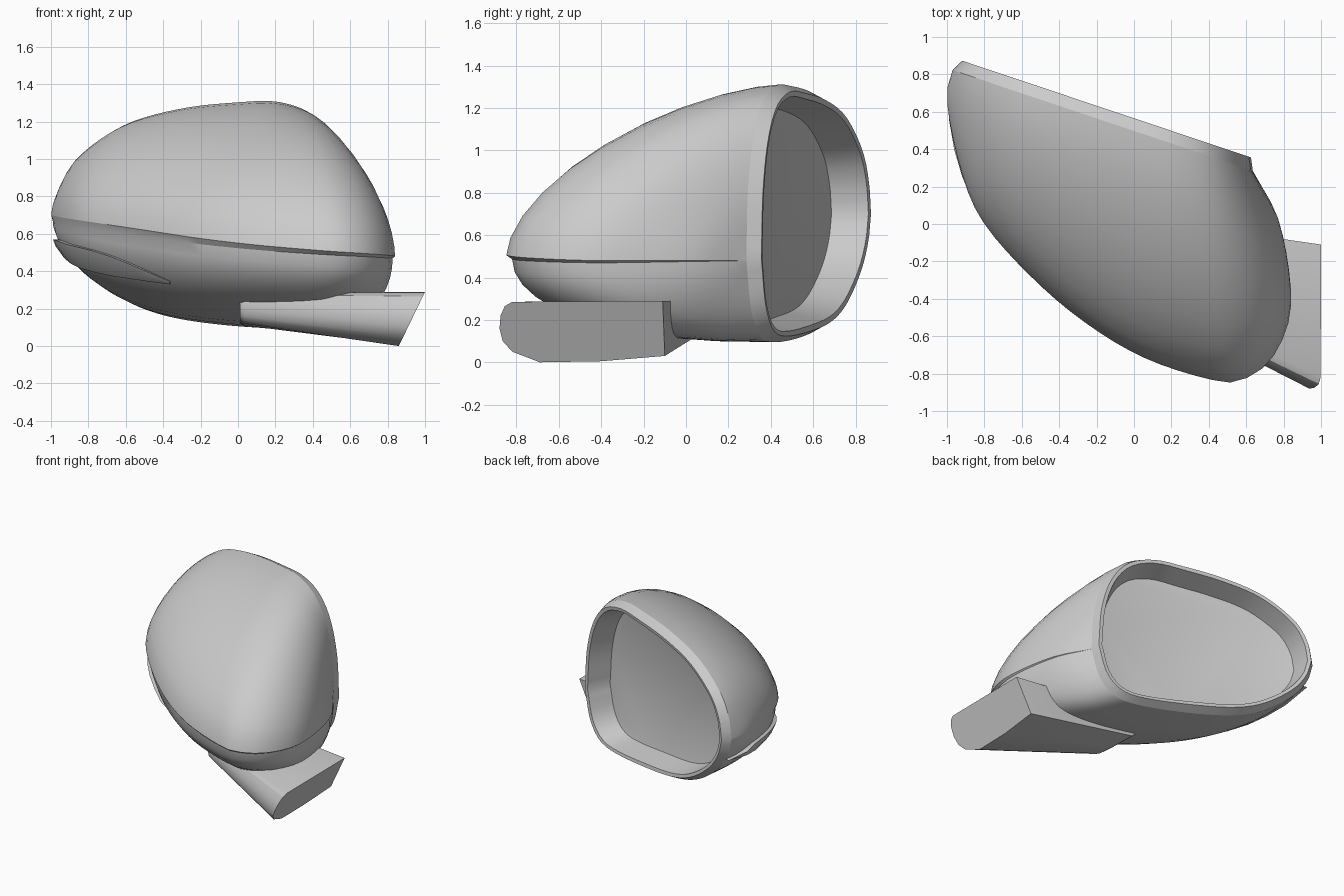
import bpy, bmesh
from math import sin, cos, asin, pi
from mathutils import Vector

if "Cube" in bpy.data.objects:
    bpy.data.objects.remove(bpy.data.objects["Cube"])

NS, NV = 40, 10
OUT = Vector((0.322, 0.947, 0))          # direction the opening faces


def rim_pt(x, z):
    return Vector((x, 0.28 + (0.65 - x) * 0.335, z))


def resample(pts, n):
    """Catmull-Rom curve through pts, n+1 points evenly spaced by length."""
    p = [2 * pts[0] - pts[1]] + pts + [2 * pts[-1] - pts[-2]]
    d = []
    for i in range(1, len(p) - 2):
        a, b, c, e = p[i - 1:i + 3]
        for k in range(16):
            t = k / 16
            d.append(0.5 * (2 * b + (c - a) * t + (2 * a - 5 * b + 4 * c - e) * t * t
                            + (3 * b - a - 3 * c + e) * t ** 3))
    d.append(pts[-1])
    acc = [0]
    for a, b in zip(d, d[1:]):
        acc.append(acc[-1] + (b - a).length)
    out, j = [], 0
    for i in range(n + 1):
        s = acc[-1] * i / n
        while j < len(d) - 2 and acc[j + 1] < s:
            j += 1
        out.append(d[j].lerp(d[j + 1], (s - acc[j]) / (acc[j + 1] - acc[j])))
    return out


def loft(name, rings, closed=False, cap_start=False, cap_end=False, angle=35):
    """Skin a list of equal-length point rows."""
    bm = bmesh.new()
    rows = [[bm.verts.new(p) for p in r] for r in rings]
    m = len(rows[0])
    for a, b in zip(rows, rows[1:]):
        for i in range(m if closed else m - 1):
            k = (i + 1) % m
            bm.faces.new((a[i], a[k], b[k], b[i]))
    if cap_start:
        bm.faces.new(rows[0])
    if cap_end:
        bm.faces.new(rows[-1])
    bmesh.ops.remove_doubles(bm, verts=bm.verts, dist=0.0005)
    bmesh.ops.recalc_face_normals(bm, faces=bm.faces)
    me = bpy.data.meshes.new(name)
    bm.to_mesh(me)
    bm.free()
    ob = bpy.data.objects.new(name, me)
    bpy.context.collection.objects.link(ob)
    bpy.ops.object.select_all(action='DESELECT')
    ob.select_set(True)
    bpy.context.view_layer.objects.active = ob
    bpy.ops.object.shade_smooth_by_angle(angle=angle * pi / 180)
    return ob


# Guide curves: leading crease, upper and lower halves of the opening
crease = resample([Vector(p) for p in [
    (-.97, .823, .70), (-1, .66, .70), (-.93, .3, .685), (-.8, 0, .665), (-.5, -.33, .62),
    (-.2, -.57, .575), (.1, -.735, .54), (.45, -.84, .51), (.6, -.825, .5), (.75, -.7, .49),
    (.84, -.43, .48), (.78, 0, .48), (.635, .285, .48)]], NS)
rim_top = resample([rim_pt(*p) for p in [
    (-.97, .70), (-.94, .86), (-.84, 1.02), (-.6, 1.185), (-.3, 1.27), (0, 1.303),
    (.22, 1.305), (.41, 1.23), (.54, 1.06), (.615, .8), (.635, .48)]], NS)
rim_low = resample([rim_pt(*p) for p in [
    (-.97, .70), (-.93, .56), (-.82, .41), (-.62, .255), (-.4, .165), (-.1, .115),
    (.25, .095), (.45, .125), (.57, .25), (.635, .48)]], NS)


def sweep(a, b, v, p, q):
    """Quarter superellipse from crease point a to rim point b."""
    f, g = max(cos(v), 0) ** p, sin(v) ** q
    return Vector((b.x + (a.x - b.x) * f, b.y + (a.y - b.y) * f, a.z + (b.z - a.z) * g))


angles = [pi / 2 * k / NV for k in range(NV + 1)]

# Upper shell
loft("upper_shell", [[sweep(a, b, v, 1.3, 1.2) for a, b in zip(crease, rim_top)]
                     for v in angles])

# Lower shell with a stepped ledge under the crease
LP, LQ = 0.78, 1.0
ledge = []
for i, (a, b) in enumerate(zip(crease, rim_low)):
    s = i / NS
    q = a.lerp(b, min(0.2, 0.03 / max((a - b).length, 0.01)))
    q.z = a.z - 0.055 * min(1, s * 12) * (1 - s)
    ledge.append(q)
loft("lower_shell", [crease] + [[sweep(a, b, v, LP, LQ) for a, b in zip(ledge, rim_low)]
                                for v in angles], angle=25)

# Rim frame, recess wall and mirror glass
loop = rim_top + rim_low[-2:0:-1]
mid = rim_pt(-.08, .7)


def ring(inset, shift):
    return [p + (mid - p).normalized() * inset + OUT * shift for p in loop]


loft("rim_frame", [ring(0, 0), ring(.006, .012), ring(.033, .064), ring(.06, .06),
                   ring(.10, -.115)], closed=True, angle=25)
loft("mirror_glass", [ring(.098, -.11), ring(.104, -.112)], closed=True, cap_end=True)

# Turn signal strip following the lower shell
upper_z = [.57, .56, .545, .53, .51, .48, .44, .395, .345]
lower_z = [.50, .47, .44, .415, .395, .375, .36, .345, .33]


def on_shell(u, z, off):
    i = min(int(u), NS - 1)
    a, b = (c[i].lerp(c[i + 1], u - i) for c in (ledge, rim_low))
    r = min(1, max(0, (a.z - z) / (a.z - b.z)))
    p = sweep(a, b, asin(r), LP, LQ)
    d = Vector((p.x, p.y - 0.6, 0)).normalized()
    return p + d * off


rows = []
for k in range(9):
    u = 3.6 + k * 12.2 / 8
    h, l = upper_z[k], lower_z[k]
    o = .03 if k < 8 else .006
    rows.append([on_shell(u, h, -.03), on_shell(u, h, o), on_shell(u, (h + l) / 2, o + .004),
                 on_shell(u, l, o), on_shell(u, l, -.03)])
loft("turn_signal", rows, closed=True, cap_start=True, cap_end=True, angle=30)

# Mounting arm: rounded leading edge, slanted end face
inner = [(.03, .29), (-.36, .29), (-.395, .275), (-.415, .24), (-.42, .20), (-.41, .16),
         (-.385, .135), (-.34, .12), (-.2, .11), (.02, .105)]
outer = [(-.11, .29), (-.82, .285), (-.855, .265), (-.875, .22), (-.88, .16), (-.865, .10),
         (-.82, .05), (-.69, 0), (-.4, .005), (-.10, .03)]
end = [Vector((.86 + .14 * z / .29, y, z)) for y, z in outer]
start = [Vector((.035, y, z)) for y, z in inner]
tip = [Vector((.01, y * .93, .2 + (z - .2) * .8)) for y, z in inner]
loft("mounting_arm", [tip, start, end], closed=True, cap_start=True, cap_end=True, angle=30)
